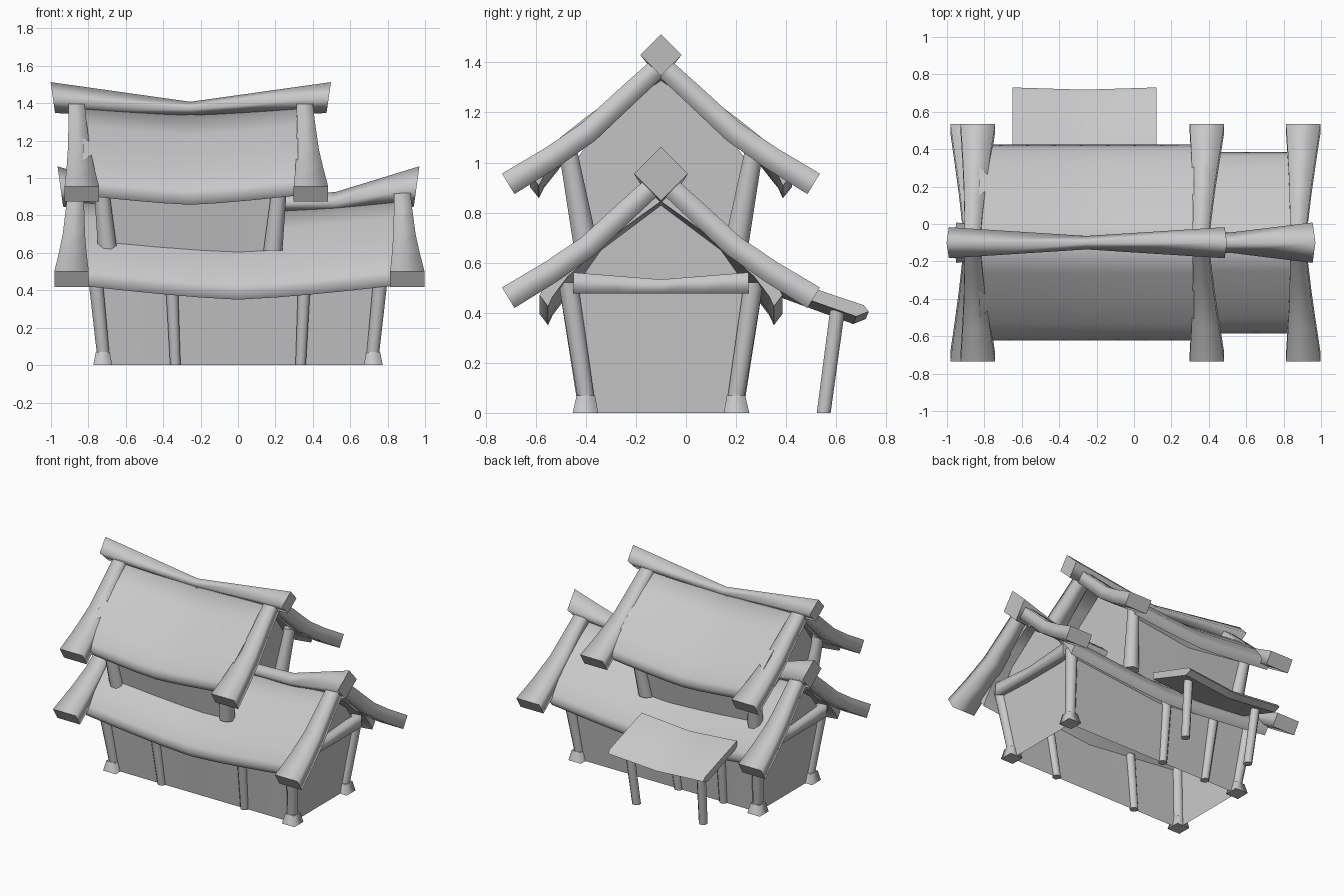
import bpy, bmesh, math
from mathutils import Vector

if "Cube" in bpy.data.objects:
    bpy.data.objects.remove(bpy.data.objects["Cube"], do_unlink=True)

grey = bpy.data.materials.new("plain_grey")
grey.use_nodes = True
grey.diffuse_color = (0.58, 0.58, 0.58, 1)
grey.node_tree.nodes["Principled BSDF"].inputs["Base Color"].default_value = (0.58, 0.58, 0.58, 1)

RIDGE_Y = -0.1      # every roof is symmetric about this line
UPPER_X = -0.255    # centre of the upper storey


def loft(name, rings, angle=40, open_side=None):
    """Skin a list of equal-length rings and cap both ends with sharp rims."""
    bm = bmesh.new()
    loops = [[bm.verts.new(p) for p in ring] for ring in rings]
    n = len(loops[0])
    for a, b in zip(loops, loops[1:]):
        for i in range(n):
            if i != open_side:
                j = (i + 1) % n
                bm.faces.new((a[i], a[j], b[j], b[i]))
    for end in (loops[0], loops[-1]):
        cap = bm.faces.new(end)
        for e in cap.edges:
            e.smooth = False
    bmesh.ops.recalc_face_normals(bm, faces=bm.faces)
    mesh = bpy.data.meshes.new(name)
    bm.to_mesh(mesh)
    bm.free()
    mesh.materials.append(grey)
    ob = bpy.data.objects.new(name, mesh)
    bpy.context.collection.objects.link(ob)
    bpy.ops.object.select_all(action='DESELECT')
    ob.select_set(True)
    bpy.context.view_layer.objects.active = ob
    bpy.ops.object.shade_smooth_by_angle(angle=math.radians(angle), keep_sharp_edges=True)
    return ob


def post(name, foot, head, r0, r1, sides=8):
    """Leaning post with level ends."""
    rings = []
    for p, r in ((foot, r0), (head, r1)):
        ring = []
        for i in range(sides):
            a = math.tau * (i + 0.5) / sides
            ring.append(Vector(p) + Vector((math.cos(a), math.sin(a), 0)) * r)
        rings.append(ring)
    return loft(name, rings, 100)


def walls(name, cx, low, eave, apex, sag):
    """Flared walls with gable ends and no floor; low and eave are (half x, half y, z)."""
    shoulder = (eave[0], 0.24, apex - 0.18)
    rings = []
    for u in (-1, -0.5, 0, 0.5, 1):
        drop = sag * (1 - abs(u))
        ring = []
        for (hx, hy, z), s, d in ((low, -1, 0), (low, 1, 0), (eave, 1, drop), (shoulder, 1, drop),
                                  ((eave[0], 0, apex), 1, drop), (shoulder, -1, drop), (eave, -1, drop)):
            ring.append((cx + u * hx, RIDGE_Y + s * hy, z - d))
        rings.append(ring)
    return loft(name, rings, 30, open_side=0)


def roof(name, x0, x1, apex, sag, sy, sz, thick):
    """Thatch-like slab, bulging downwards at the eaves and sagging mid-span."""
    half = [(0, 0), (0.15, 0.10), (0.28, 0.20), (0.4, 0.30), (0.465, 0.38), (0.485, 0.42)]
    prof = [(-y, z) for y, z in reversed(half[1:])] + half
    rings = []
    for i in range(9):
        u = i / 4 - 1
        z0 = apex - sag * (1 - abs(u) ** 1.3)
        x = (x0 + x1) / 2 + u * (x1 - x0) / 2
        top = [(x, RIDGE_Y + y * sy, z0 - z * sz) for y, z in prof]
        under = [(x, RIDGE_Y + y * sy * 0.93, z0 - z * sz - thick) for y, z in reversed(prof)]
        rings.append(top + under)
    return loft(name, rings, 110)


def ridge(name, stations):
    """Diamond-section ridge log; stations are (x, z, half size, end slant)."""
    rings = []
    for x, z, r, slant in stations:
        rings.append([(x + slant, RIDGE_Y, z + r), (x, RIDGE_Y + r, z),
                      (x - slant, RIDGE_Y, z - r), (x, RIDGE_Y - r, z)])
    return loft(name, rings, 110)


def rafter(name, side, xs, apex):
    """Flared barge board running from the ridge down past the eave."""
    path = [(0.0, 0.0), (0.14, -0.128), (0.29, -0.268), (0.44, -0.372), (0.61, -0.475)]
    rings = []
    for i, (d, z) in enumerate(path):
        a, b = path[max(i - 1, 0)], path[min(i + 1, len(path) - 1)]
        t = Vector((b[0] - a[0], b[1] - a[1])).normalized()
        n = Vector((-t.y, t.x))
        f = i / (len(path) - 1)
        x = xs[0] + (xs[1] - xs[0]) * f
        w = 0.042 + 0.02 * f + 0.03 * f * f
        h = 0.04 + 0.008 * f
        rings.append([(x + sx * w, RIDGE_Y + side * (d + n.x * sn * h), apex + z + n.y * sn * h)
                      for sx, sn in ((-1, -1), (1, -1), (1, 1), (-1, 1))])
    return loft(name, rings, 110)


# Lower storey
walls("lower_walls", 0, (0.72, 0.3, 0), (0.775, 0.36, 0.48), 0.83, 0.08)
roof("lower_roof", -0.84, 0.84, 0.89, 0.075, 1.0, 1.0, 0.045)
ridge("lower_ridge", [(-0.95, 0.955, 0.108, -0.015), (-0.52, 0.87, 0.055, 0), (0, 0.86, 0.045, 0),
                      (0.52, 0.87, 0.055, 0), (0.955, 0.955, 0.108, 0.015)])

# Upper storey
walls("upper_walls", UPPER_X, (0.42, 0.29, 0.59), (0.46, 0.36, 0.98), 1.33, 0.06)
roof("upper_roof", UPPER_X - 0.575, UPPER_X + 0.575, 1.385, 0.05, 1.08, 1.03, 0.045)
ridge("upper_ridge", [(UPPER_X - 0.735, 1.43, 0.083, -0.012), (UPPER_X, 1.372, 0.036, 0),
                      (UPPER_X + 0.74, 1.43, 0.083, 0.012)])

# Rafters on all four gables
gables = {"lower_right": ((-0.865, -0.89), 0.935), "lower_left": ((0.875, 0.905), 0.935),
          "upper_right": ((-0.865, -0.835), 1.39), "upper_left": ((0.355, 0.39), 1.39)}
for gable, (xs, apex) in gables.items():
    for side, label in ((-1, "front"), (1, "back")):
        rafter(f"{gable}_{label}_rafter", side, xs, apex)

# Posts and stone feet
for sy, fb in ((-1, "front"), (1, "back")):
    # The back pair frames the doorway under the porch
    mid_x, mid_gap = (0, 0.335) if sy < 0 else (UPPER_X - 0.008, 0.182)
    for sx, lr in ((-1, "right"), (1, "left")):
        def at(cx, hx, hy, z):
            return (cx + sx * hx, RIDGE_Y + sy * hy, z)
        tag = f"{fb}_{lr}"
        post(f"corner_post_{tag}", at(0, 0.718, 0.295, 0.03), at(0, 0.768, 0.37, 0.52), 0.036, 0.042)
        post(f"post_foot_{tag}", at(0, 0.723, 0.302, 0), at(0, 0.723, 0.3, 0.07), 0.072, 0.052, 4)
        post(f"middle_post_{tag}", at(mid_x, mid_gap, 0.3, 0),
             at(mid_x, mid_gap + 0.02, 0.365, 0.45), 0.03, 0.036)
        post(f"upper_post_{tag}", at(UPPER_X, 0.442, 0.29, 0.612), at(UPPER_X, 0.485, 0.37, 1.04), 0.055, 0.04)

# Tie beams across the lower gables, thinner in the middle
for sx, lr in ((-1, "right"), (1, "left")):
    rings = []
    for v in (-1, -0.5, 0, 0.5, 1):
        h = 0.028 + 0.014 * abs(v)
        x, y, z = sx * 0.79, RIDGE_Y + v * 0.35, 0.477
        rings.append([(x - 0.035, y, z), (x + 0.035, y, z),
                      (x + 0.035, y, z + 2 * h), (x - 0.035, y, z + 2 * h)])
    loft(f"gable_beam_{lr}", rings, 110)

# Back porch
rings = []
for i in range(7):
    u = i / 3 - 1
    drop = 0.03 * (1 - abs(u))
    x = UPPER_X - 0.01 + u * 0.385
    y1 = 0.73 - 0.4 * drop
    rings.append([(x, 0.34, 0.555 - drop), (x, y1 - 0.02, 0.43 - drop), (x, y1, 0.405 - drop),
                  (x, y1 - 0.05, 0.385 - drop), (x, 0.34, 0.505 - drop)])
loft("porch_roof", rings, 40)
for sx, lr in ((-1, "right"), (1, "left")):
    x = UPPER_X + sx * 0.27
    post(f"porch_post_{lr}", (x, 0.55, 0), (x + sx * 0.02, 0.605, 0.41), 0.03, 0.032)
